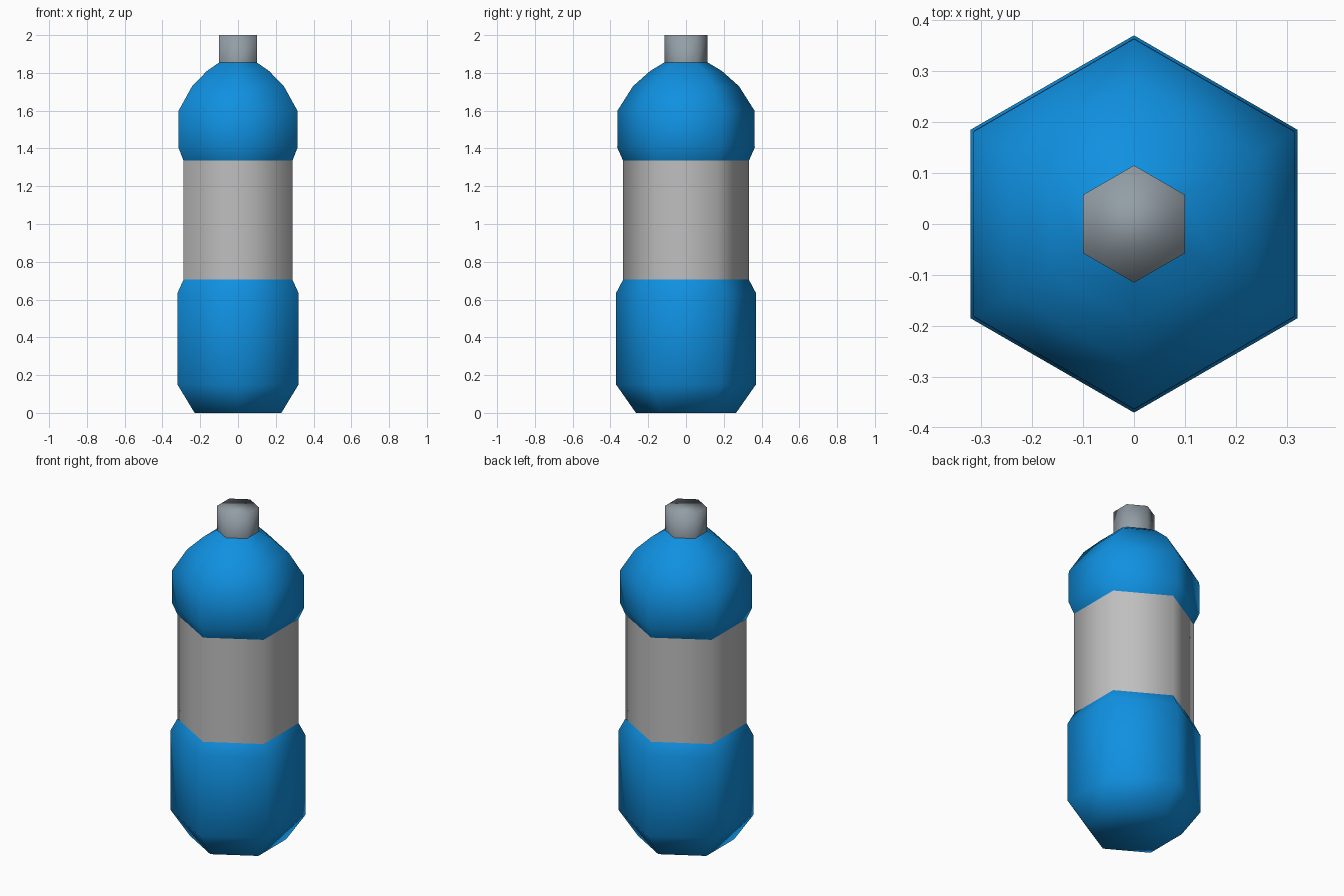
import bpy, bmesh, math

if "Cube" in bpy.data.objects:
    bpy.data.objects.remove(bpy.data.objects["Cube"])

SIDES = 6


def material(name, rgb):
    m = bpy.data.materials.new(name)
    m.diffuse_color = (*rgb, 1)
    m.use_nodes = True
    m.node_tree.nodes["Principled BSDF"].inputs["Base Color"].default_value = m.diffuse_color
    return m


blue = material("blue plastic", (0.005, 0.28, 0.75))
label_grey = material("label grey", (0.52, 0.52, 0.52))
cap_grey = material("cap grey", (0.29, 0.34, 0.38))


def lathe(name, profile, mat, close_bottom=False, close_top=False):
    """Six-sided smooth shell from (corner radius, height) pairs, corners on +-y."""
    bm = bmesh.new()
    rings = []
    for r, z in profile:
        ring = []
        for i in range(SIDES):
            a = math.pi / 2 + i * math.tau / SIDES
            ring.append(bm.verts.new((r * math.cos(a), r * math.sin(a), z)))
        rings.append(ring)
    for lo, hi in zip(rings, rings[1:]):
        for i in range(SIDES):
            j = (i + 1) % SIDES
            bm.faces.new((lo[i], lo[j], hi[j], hi[i]))
    if close_bottom:
        bm.faces.new(rings[0][::-1])
    if close_top:
        bm.faces.new(rings[-1])
    for f in bm.faces:
        f.smooth = True
    me = bpy.data.meshes.new(name)
    bm.to_mesh(me)
    bm.free()
    me.materials.append(mat)
    ob = bpy.data.objects.new(name, me)
    bpy.context.collection.objects.link(ob)
    return ob


# Lower body with tapered foot
lathe("lower_body", [(0.265, 0), (0.37, 0.15), (0.37, 0.635), (0.333, 0.705)],
      blue, close_bottom=True)
# Wrap-around label band
lathe("label", [(0.333, 0.705), (0.333, 1.335)], label_grey)
# Domed shoulder
lathe("shoulder", [(0.333, 1.335), (0.364, 1.405), (0.363, 1.60), (0.28, 1.73),
                   (0.19, 1.81), (0.115, 1.855)], blue)
# Screw cap
lathe("cap", [(0.115, 1.855), (0.115, 2.0)], cap_grey, close_top=True)
